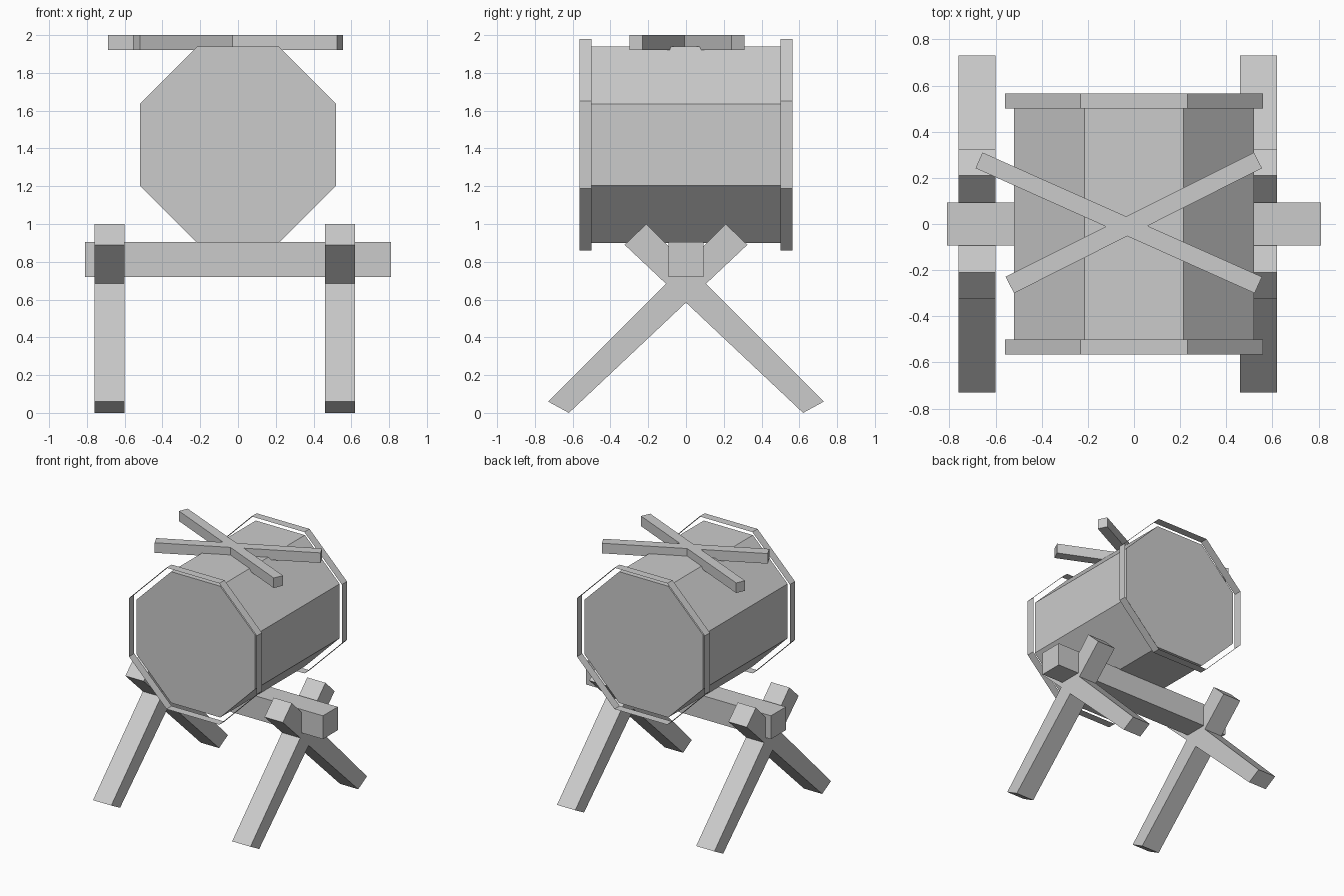
import bpy, bmesh
from math import cos, sin, pi
from mathutils import Vector

if "Cube" in bpy.data.objects:
    bpy.data.objects.remove(bpy.data.objects["Cube"])


def prism(name, profile, axis, lo, hi, caps=True):
    """Extrude a 2D outline along an axis; the other two axes keep xyz order."""
    bm = bmesh.new()

    def ring(d):
        points = []
        for p in profile:
            co = list(p)
            co.insert(axis, d)
            points.append(bm.verts.new(Vector(co)))
        return points

    a, b = ring(lo), ring(hi)
    n = len(a)
    for i in range(n):
        j = (i + 1) % n
        bm.faces.new((a[i], a[j], b[j], b[i]))
    if caps:
        bm.faces.new(a)
        bm.faces.new(b)
    bmesh.ops.recalc_face_normals(bm, faces=bm.faces[:])
    mesh = bpy.data.meshes.new(name)
    bm.to_mesh(mesh)
    bm.free()
    obj = bpy.data.objects.new(name, mesh)
    bpy.context.collection.objects.link(obj)
    return obj


def octagon(apothem, z):
    r = apothem / cos(pi / 8)
    angles = [pi / 8 + i * pi / 4 for i in range(8)]
    return [(r * cos(t), z + r * sin(t)) for t in angles]


# Drum body with closed heads
prism("drum_body", octagon(0.52, 1.42), 1, -0.53, 0.53)

# Open sheet hoops around both ends
for label, lo, hi in (("front", -0.565, -0.5), ("back", 0.5, 0.565)):
    prism(label + "_hoop", octagon(0.56, 1.42), 1, lo, hi, caps=False)

# Cross beam under the drum
prism("cross_beam", [(-0.093, 0.72), (0.093, 0.72), (0.093, 0.905), (-0.093, 0.905)],
      0, -0.81, 0.81)

# Crossed legs at each end of the beam
leg = [(0.62, 0.0), (0.73, 0.06), (-0.21, 1.0), (-0.325, 0.89)]
for side, x in (("left", -0.76), ("right", 0.46)):
    for end, s in (("front", 1), ("back", -1)):
        prism(f"{side}_{end}_leg", [(s * y, z) for y, z in leg], 0, x, x + 0.16)

# Two crossed drumsticks resting on top
sticks = [
    [(-0.657, 0.31), (-0.687, 0.242), (0.523, -0.3), (0.555, -0.229)],
    [(-0.557, -0.229), (-0.52, -0.3), (0.555, 0.242), (0.52, 0.31)],
]
for i, outline in enumerate(sticks):
    prism(f"drumstick_{i + 1}", outline, 2, 1.92, 2.0)
